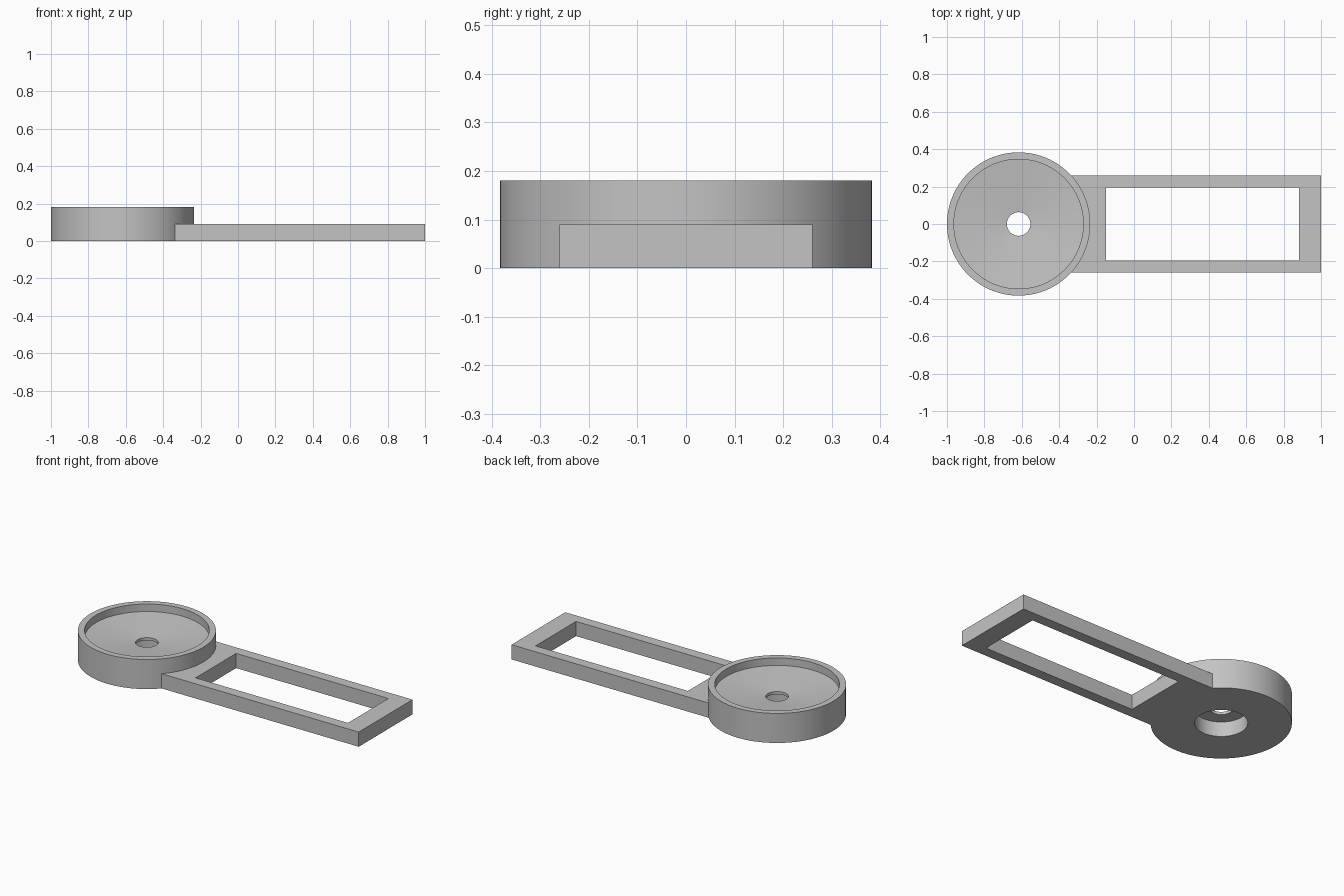
import bpy
import bmesh
from math import radians, tau
from mathutils import Vector

cube = bpy.data.objects.get("Cube")
if cube:
    bpy.data.objects.remove(cube, do_unlink=True)

GREY = 0.55
grey = bpy.data.materials.new("plain_grey")
grey.use_nodes = True
grey.diffuse_color = (GREY, GREY, GREY, 1)
grey.node_tree.nodes["Principled BSDF"].inputs["Base Color"].default_value = (GREY, GREY, GREY, 1)


def finish(name, bm):
    bmesh.ops.recalc_face_normals(bm, faces=bm.faces)
    mesh = bpy.data.meshes.new(name)
    bm.to_mesh(mesh)
    bm.free()
    mesh.materials.append(grey)
    obj = bpy.data.objects.new(name, mesh)
    bpy.context.collection.objects.link(obj)
    return obj


def box(name, low, high):
    low, high = Vector(low), Vector(high)
    bm = bmesh.new()
    bmesh.ops.create_cube(bm, size=1)
    bmesh.ops.scale(bm, vec=high - low, verts=bm.verts)
    bmesh.ops.translate(bm, vec=(low + high) / 2, verts=bm.verts)
    return finish(name, bm)


def lathe(name, profile, centre, steps=96):
    bm = bmesh.new()
    verts = [bm.verts.new((centre + r, 0, z)) for r, z in profile]
    edges = [bm.edges.new((v, verts[i - 1])) for i, v in enumerate(verts)]
    bmesh.ops.spin(bm, geom=verts + edges, cent=(centre, 0, 0), axis=(0, 0, 1),
                   angle=tau, steps=steps)
    bmesh.ops.remove_doubles(bm, verts=bm.verts, dist=1e-5)
    return finish(name, bm)


def combine(obj, other, operation):
    other.hide_render = True
    mod = obj.modifiers.new(operation, 'BOOLEAN')
    mod.operation, mod.solver, mod.object = operation, 'EXACT', other
    bpy.ops.object.select_all(action='DESELECT')
    bpy.context.view_layer.objects.active = obj
    obj.select_set(True)
    bpy.ops.object.modifier_apply(modifier=mod.name)
    bpy.data.objects.remove(other, do_unlink=True)


# Round cup: raised rim, shallow conical floor, centre hole, wide bore below
cup = lathe("cup_with_frame_handle", [
    (0.383, 0), (0.383, 0.181), (0.346, 0.181), (0.346, 0.135),
    (0.063, 0.107), (0.063, 0.09), (0.144, 0.09), (0.144, 0)], centre=-0.617)

# Flat rectangular handle with a through opening, joined to the cup
handle = box("handle", (-0.4, -0.26, 0), (1, 0.26, 0.09))
opening = box("handle_opening", (-0.15, -0.196, -0.1), (0.882, 0.196, 0.2))
combine(handle, opening, 'DIFFERENCE')
combine(cup, handle, 'UNION')

bpy.ops.object.shade_smooth_by_angle(angle=radians(30))
